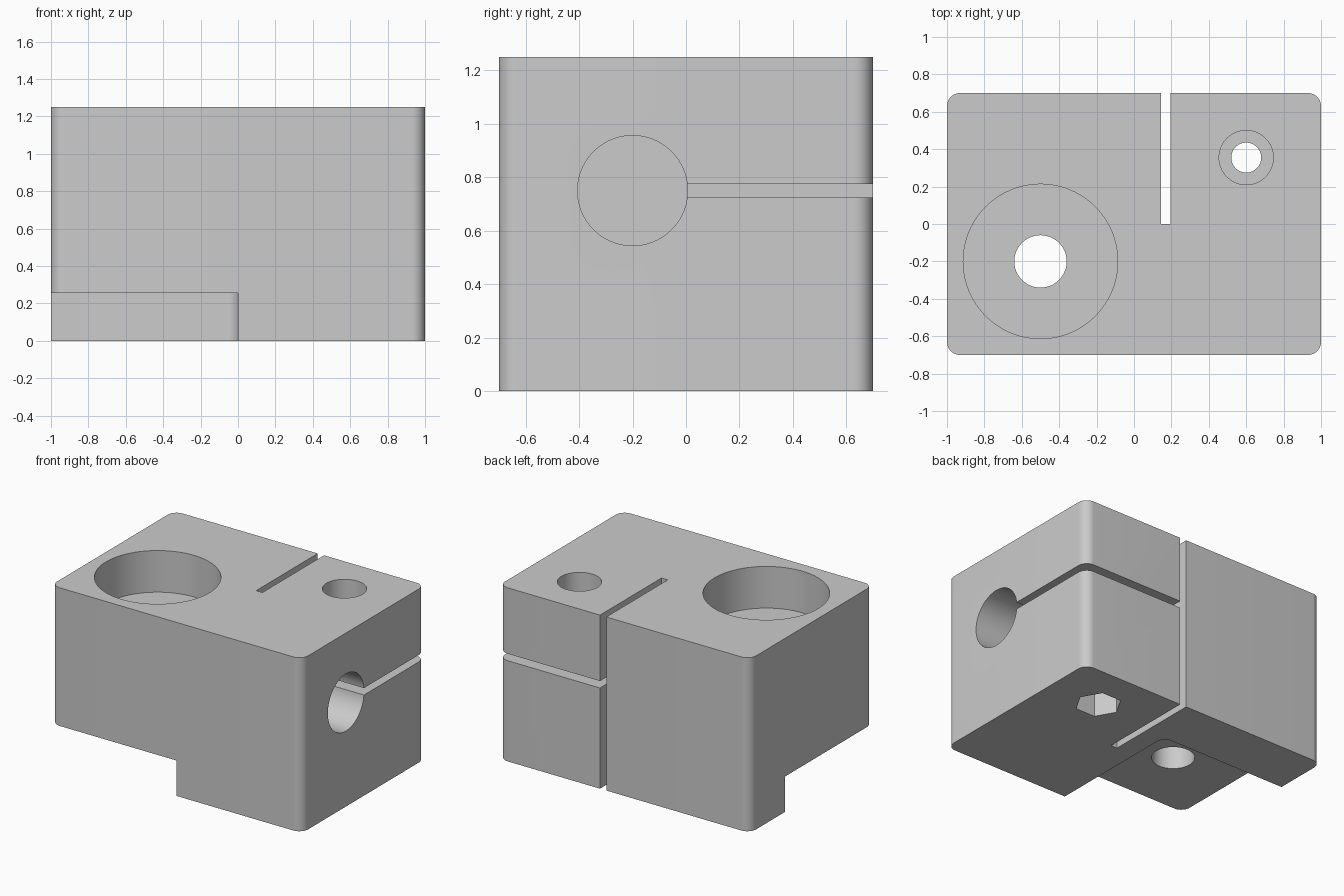
import bpy
import math
from mathutils import Matrix

default = bpy.data.objects.get("Cube")
if default:
    bpy.data.objects.remove(default, do_unlink=True)

HEIGHT, HALF_X, HALF_Y, FILLET = 1.25, 1.0, 0.7, 0.07

grey = bpy.data.materials.new("machined grey")
grey.use_nodes = True
colour = (0.6, 0.6, 0.6, 1)
grey.diffuse_color = colour
grey.node_tree.nodes["Principled BSDF"].inputs["Base Color"].default_value = colour


def prism(name, outline, low, high):
    """Extrude an anticlockwise xy outline between two heights."""
    n = len(outline)
    verts = [(x, y, z) for z in (low, high) for x, y in outline]
    faces = [list(range(n))[::-1], list(range(n, 2 * n))]
    faces += [[i, (i + 1) % n, n + (i + 1) % n, n + i] for i in range(n)]
    mesh = bpy.data.meshes.new(name)
    mesh.from_pydata(verts, [], faces)
    mesh.materials.append(grey)
    obj = bpy.data.objects.new(name, mesh)
    bpy.context.collection.objects.link(obj)
    return obj


def ring(cx, cy, radius, sides=96):
    step = math.tau / sides
    return [(cx + radius * math.cos(i * step), cy + radius * math.sin(i * step))
            for i in range(sides)]


def rect(x0, x1, y0, y1, radii=(0, 0, 0, 0), steps=12):
    """Rectangle with an optional radius on each corner, anticlockwise from x1, y1."""
    points = []
    corners = [(x1, y1, 1, 1), (x0, y1, -1, 1), (x0, y0, -1, -1), (x1, y0, 1, -1)]
    for k, ((x, y, sx, sy), r) in enumerate(zip(corners, radii)):
        if not r:
            points.append((x, y))
            continue
        for i in range(steps + 1):
            a = math.pi / 2 * (k + i / steps)
            points.append((x - sx * r + r * math.cos(a), y - sy * r + r * math.sin(a)))
    return points


# Main body with rounded upright edges
body = prism("clamp_block", rect(-HALF_X, HALF_X, -HALF_Y, HALF_Y, [FILLET] * 4), 0, HEIGHT)

# Cutters: underside step, bores, screw seat, nut pocket and clamp slots
over = 0.2
cutters = [
    prism("step_cutter", rect(-HALF_X - over, 0, -HALF_Y - over, 0.3, (FILLET, 0, 0, 0)),
          -over, 0.255),
    prism("large_bore_cutter", ring(-0.5, -0.2, 0.413), 0.95, HEIGHT + over),
    prism("small_bore_cutter", ring(-0.5, -0.2, 0.14), -over, HEIGHT),
    prism("screw_head_cutter", ring(0.6, 0.355, 0.145), 1.0, HEIGHT + over),
    prism("screw_hole_cutter", ring(0.6, 0.355, 0.08), -over, HEIGHT),
    prism("nut_pocket_cutter", ring(0.6, 0.355, 0.153, 6), -over, 0.25),
    prism("upright_slot_cutter", rect(0.145, 0.195, 0, HALF_Y + over), -over, HEIGHT + over),
    prism("level_slot_cutter", rect(0.17, HALF_X + over, -0.1, HALF_Y + over), 0.725, 0.775),
]
rod = prism("rod_bore_cutter", ring(0, 0, 0.206), 0, HALF_X + over)
rod.data.transform(Matrix.Translation((0, -0.2, 0.75)) @ Matrix.Rotation(math.pi / 2, 4, "Y"))
cutters.append(rod)

bpy.context.view_layer.objects.active = body
body.select_set(True)
for cutter in cutters:
    mod = body.modifiers.new(cutter.name, "BOOLEAN")
    mod.operation = "DIFFERENCE"
    mod.solver = "EXACT"
    mod.object = cutter
    bpy.ops.object.modifier_apply(modifier=mod.name)
    bpy.data.objects.remove(cutter, do_unlink=True)

bpy.ops.object.shade_smooth_by_angle(angle=math.radians(30))
